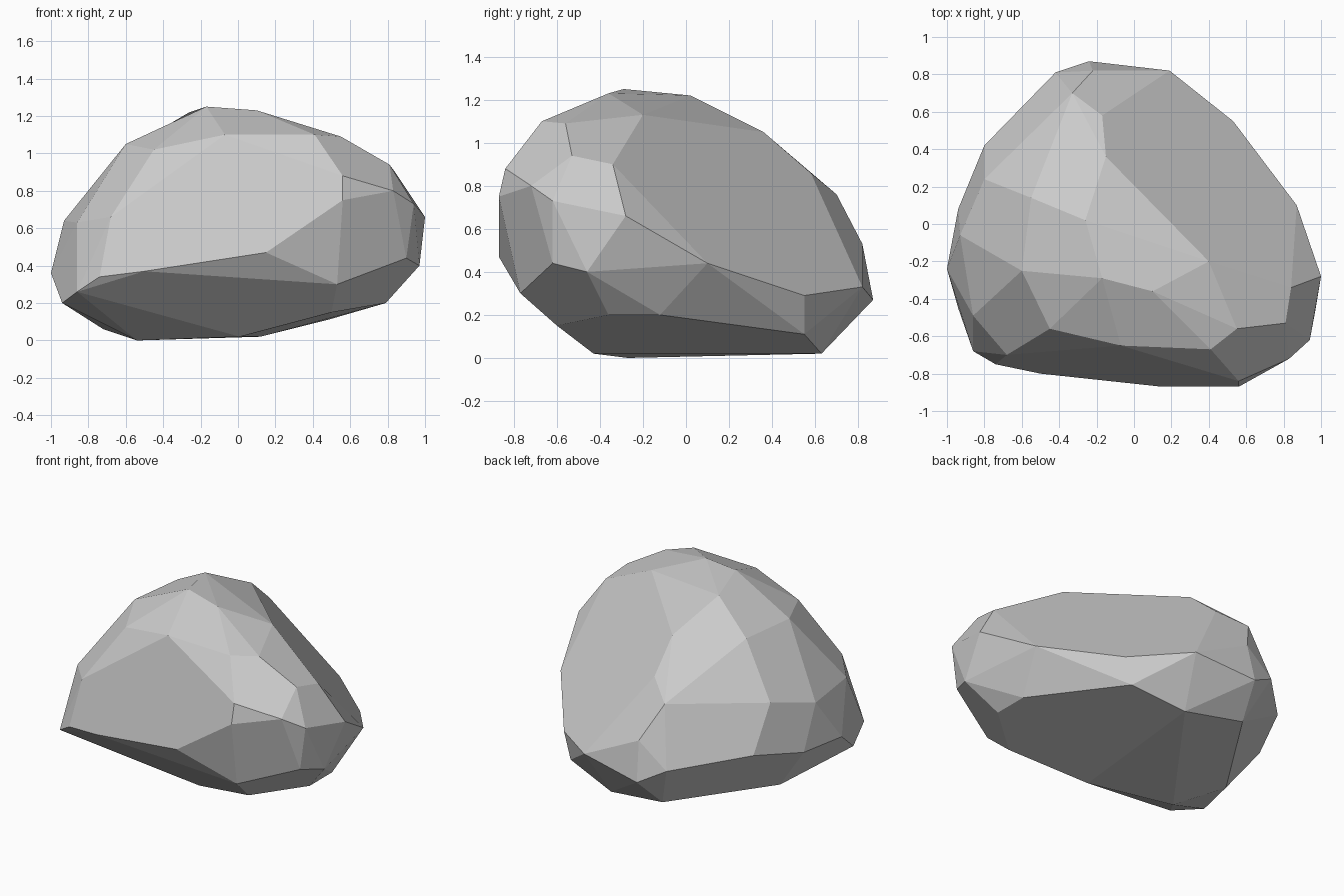
import bpy, bmesh, math

# Corner points of the boulder, grouped from the ground up
foot = [(-.54, -.27, 0), (-.72, .02, .06), (.01, -.43, .02), (.12, .63, .02),
        (.48, .55, .11), (-.3, .68, .08), (.5, -.6, .15)]
waist = [(.79, -.36, .2), (.79, -.12, .2), (-.94, -.45, .2), (-.86, -.68, .26), (.53, -.77, .3),
         (-.5, -.8, .37), (-.74, -.75, .34), (.9, -.62, .44), (.97, -.46, .4), (.87, .1, .44),
         (.53, .55, .29), (.19, .82, .33), (-.24, .87, .27), (-.42, .81, .37), (-.8, .42, .43),
         (-.94, .08, .36), (-1, -.24, .36)]
shoulder = [(.15, -.87, .47), (.56, -.87, .75), (.94, -.62, .73), (1, -.28, .66), (.83, -.72, .8),
            (-.68, -.7, .66), (-.86, -.49, .63), (-.93, -.06, .64), (-.8, .24, .72),
            (-.33, .7, .76), (-.22, .82, .53), (-.17, .58, .86)]
crown = [(.56, -.84, .88), (.81, -.53, .94), (.84, -.34, .9), (.55, -.56, 1.09), (.41, -.67, 1.1),
         (-.07, -.65, 1.1), (-.45, -.56, 1.02), (-.6, -.25, 1.05), (-.55, .14, 1.05),
         (-.17, -.29, 1.25), (.1, -.36, 1.23), (.4, -.2, 1.13)]
# Ridge running to the back
ridge = [(-.26, .02, 1.22), (-.15, .36, 1.05)]

# Wrap the corners in a hull, then merge nearly coplanar triangles into facets
bm = bmesh.new()
for group in (foot, waist, shoulder, crown, ridge):
    for p in group:
        bm.verts.new(p)
bmesh.ops.convex_hull(bm, input=bm.verts[:])
loose = [v for v in bm.verts if not v.link_faces]
bmesh.ops.delete(bm, geom=loose, context='VERTS')
bmesh.ops.dissolve_limit(bm, angle_limit=math.radians(7), verts=bm.verts[:], edges=bm.edges[:])
bmesh.ops.recalc_face_normals(bm, faces=bm.faces[:])

mesh = bpy.data.meshes.new("boulder")
bm.to_mesh(mesh)
bm.free()
boulder = bpy.data.objects.new("boulder", mesh)
bpy.context.collection.objects.link(boulder)
